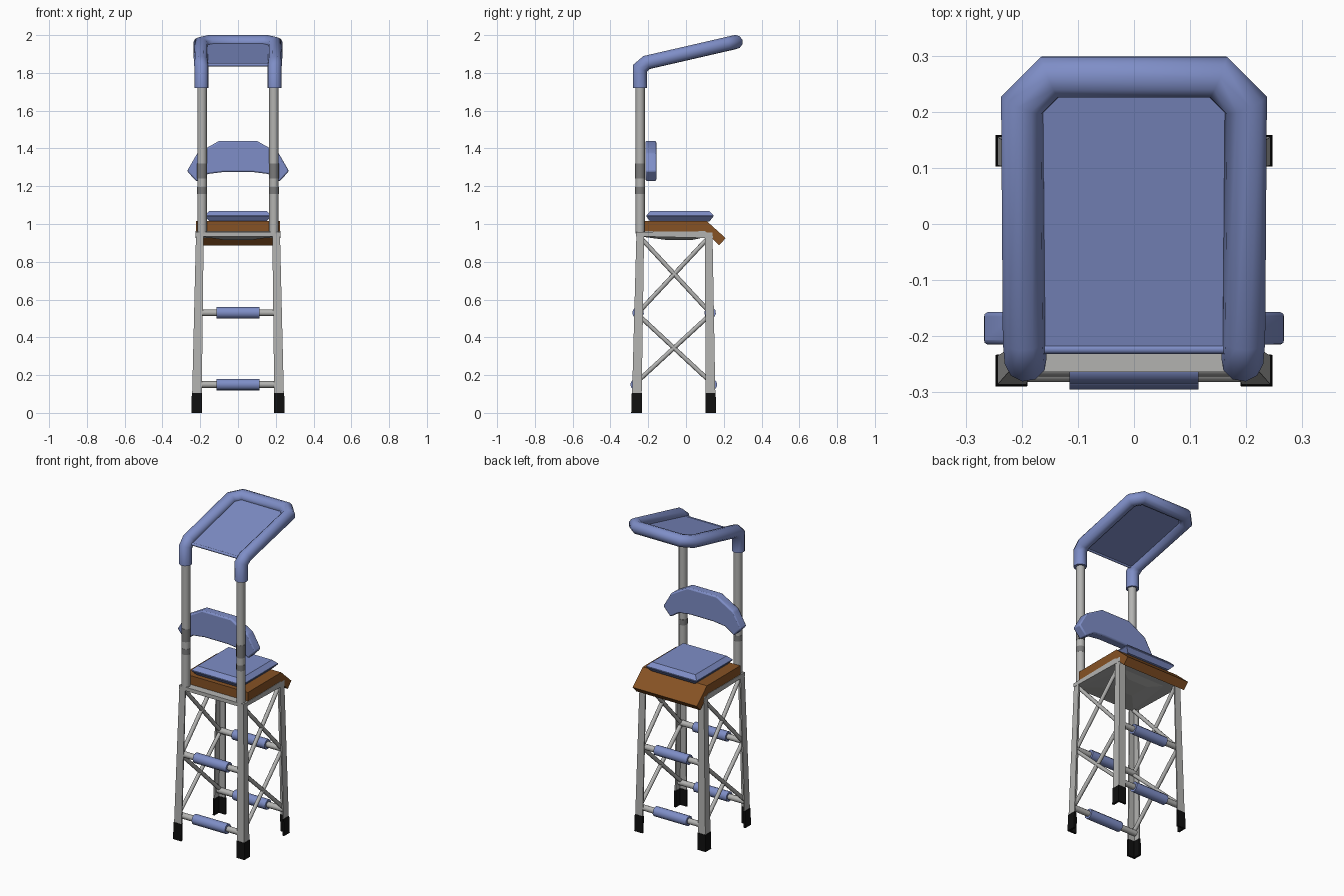
import bpy, bmesh, math
from mathutils import Vector as V

if "Cube" in bpy.data.objects:
    bpy.data.objects.remove(bpy.data.objects["Cube"])


def material(name, r, g, b):
    m = bpy.data.materials.new(name)
    m.diffuse_color = (r, g, b, 1)
    m.use_nodes = True
    m.node_tree.nodes["Principled BSDF"].inputs["Base Color"].default_value = m.diffuse_color
    return m


METAL = material("light grey metal", 0.45, 0.45, 0.44)
DARK = material("dark grey band", 0.2, 0.2, 0.2)
BLUE = material("blue padding", 0.21, 0.27, 0.57)
BROWN = material("brown seat", 0.24, 0.085, 0.018)
BLACK = material("black rubber", 0.005, 0.005, 0.005)


def loft(name, rings, mat, smooth=None, bevel=0):
    """Skin a list of equal-sized rings and cap both ends."""
    bm = bmesh.new()
    vs = [[bm.verts.new(p) for p in r] for r in rings]
    n = len(rings[0])
    for a, b in zip(vs, vs[1:]):
        for i in range(n):
            j = (i + 1) % n
            bm.faces.new((a[i], a[j], b[j], b[i]))
    bm.faces.new(vs[0])
    bm.faces.new(vs[-1])
    bmesh.ops.recalc_face_normals(bm, faces=bm.faces)
    me = bpy.data.meshes.new(name)
    bm.to_mesh(me)
    bm.free()
    me.materials.append(mat)
    ob = bpy.data.objects.new(name, me)
    bpy.context.collection.objects.link(ob)
    if bevel:
        mod = ob.modifiers.new("bevel", "BEVEL")
        mod.width, mod.segments = bevel, 2
    if smooth:
        bpy.ops.object.select_all(action='DESELECT')
        ob.select_set(True)
        bpy.context.view_layer.objects.active = ob
        bpy.ops.object.shade_smooth_by_angle(angle=math.radians(smooth))
    return ob


def tube(name, pts, r, mat, sides=10):
    """Round tube with mitred corners along a path."""
    pts = [V(p) for p in pts]
    dirs = [(b - a).normalized() for a, b in zip(pts, pts[1:])]
    u = dirs[0].orthogonal().normalized()
    w = dirs[0].cross(u)
    ring = []
    for i in range(sides):
        a = 2 * math.pi * (i + 0.5) / sides
        ring.append(pts[0] + r * (math.cos(a) * u + math.sin(a) * w))
    rings = [ring]
    for i, d in enumerate(dirs):
        n = d + dirs[min(i + 1, len(dirs) - 1)]
        ring = [v + d * ((pts[i + 1] - v).dot(n) / d.dot(n)) for v in ring]
        rings.append(ring)
    return loft(name, rings, mat, smooth=50)


def rect(x, y0, y1, z):
    return [(-x, y0, z), (x, y0, z), (x, y1, z), (-x, y1, z)]


def corner(sx, back, z):
    """Outer corner of a tapering leg at height z."""
    k = z / 0.96
    return sx * (0.245 - 0.023 * k), (0.157 - 0.017 * k if back else -0.288 + 0.026 * k)


def angle_ring(sx, back, z, grow=0.0):
    """L-shaped leg section opening towards the middle."""
    x, y = corner(sx, back, z)
    sy = 1 if back else -1
    x, y = x + sx * grow, y + sy * grow
    w, t = 0.052 - 0.012 * z + 2 * grow, 0.008 + 2 * grow
    prof = [(0, 0), (w, 0), (w, t), (t, t), (t, w), (0, w)]
    return [(x - sx * a, y - sy * b, z) for a, b in prof]


# legs with rubber feet
for sx, side in ((-1, "left"), (1, "right")):
    for back in (False, True):
        tag = side + ("_back" if back else "_front")
        loft(tag + "_leg", [angle_ring(sx, back, z) for z in (0.02, 0.955)], METAL)
        loft(tag + "_foot", [angle_ring(sx, back, z, 0.002) for z in (0, 0.105)], BLACK)

# rungs with foam sleeves, front and back
for back in (False, True):
    for z in (0.15, 0.53):
        x, y = corner(1, back, z)
        y += -0.02 if back else 0.02
        tag = "back" if back else "front"
        tube(tag + "_rung", [(-x + 0.01, y, z), (x - 0.01, y, z)], 0.018, METAL)
        tube(tag + "_rung_foam", [(-0.115, y, z), (0.115, y, z)], 0.031, BLUE)

# crossed side braces
for sx in (-1, 1):
    for lo, hi in ((0.16, 0.52), (0.53, 0.93)):
        for flip in (False, True):
            ends = []
            for z, back in ((lo, flip), (hi, not flip)):
                x, y = corner(sx, back, z)
                ends.append((x - sx * 0.02, y + (-0.02 if back else 0.02), z))
            tube("side_brace", ends, 0.012, METAL, 8)

# seat frame with dished underside
prof = [(-0.264, 0.958), (0.1, 0.962), (0.142, 0.935), (0.142, 0.925), (-0.264, 0.935)]
loft("seat_frame", [[(x, y, z) for y, z in prof] for x in (-0.224, 0.224)], METAL)
loft("seat_frame_underside", [rect(0.205, -0.25, 0.125, 0.935),
                              rect(0.07, -0.1, 0.03, 0.915)], METAL)

# wooden seat with a drooping lip
prof = [(-0.22, 1.015), (0.11, 1.015), (0.21, 0.925), (0.175, 0.887),
        (0.1, 0.96), (-0.22, 0.96)]
loft("seat", [[(x, y, z) for y, z in prof] for x in (-0.222, 0.222)], BROWN)

# seat cushion
loft("seat_cushion", [rect(0.15, -0.19, 0.125, 1.014), rect(0.175, -0.21, 0.145, 1.04),
                      rect(0.175, -0.21, 0.145, 1.046), rect(0.15, -0.187, 0.122, 1.07)],
     BLUE, smooth=35)

# posts with dark clamp bands
for sx in (-1, 1):
    x, y = sx * 0.19, -0.243
    tube("post", [(x, y, 0.95), (x, y, 1.76)], 0.025, METAL, 12)
    for a, b in ((1.16, 1.195), (1.24, 1.32)):
        tube("post_band", [(x, y, a), (x, y, b)], 0.0265, DARK, 12)

# arched backrest
half = [(0.27, 1.28, 0.22, 1.225), (0.215, 1.375, 0.16, 1.265), (0.1, 1.44, 0.08, 1.275)]
arch = [(-a, b, -c, d) for a, b, c, d in half] + half[::-1]
loft("backrest", [[(xt, -0.215, zt), (xt, -0.157, zt), (xb, -0.157, zb), (xb, -0.215, zb)]
                  for xt, zt, xb, zb in arch], BLUE, smooth=60, bevel=0.008)

# padded canopy hoop
half = [(0.193, -0.243, 1.72), (0.193, -0.243, 1.825), (0.196, -0.208, 1.855),
        (0.199, 0.213, 1.952), (0.15, 0.262, 1.963)]
hoop = half + [(-x, y, z) for x, y, z in half[::-1]]
tube("canopy_hoop", hoop, 0.038, BLUE, 10)

# canopy sheet and its lower bar
tube("canopy_bar", [(-0.17, -0.223, 1.843), (0.17, -0.223, 1.843)], 0.009, BLUE, 8)
loft("canopy_sheet", [[(x, y, z + h) for x, y, z in
                       ((-0.19, -0.223, 1.84), (0.19, -0.223, 1.84), (0.195, 0.21, 1.943),
                        (0.15, 0.258, 1.954), (-0.15, 0.258, 1.954), (-0.195, 0.21, 1.943))]
                      for h in (0, 0.008)], BLUE)
